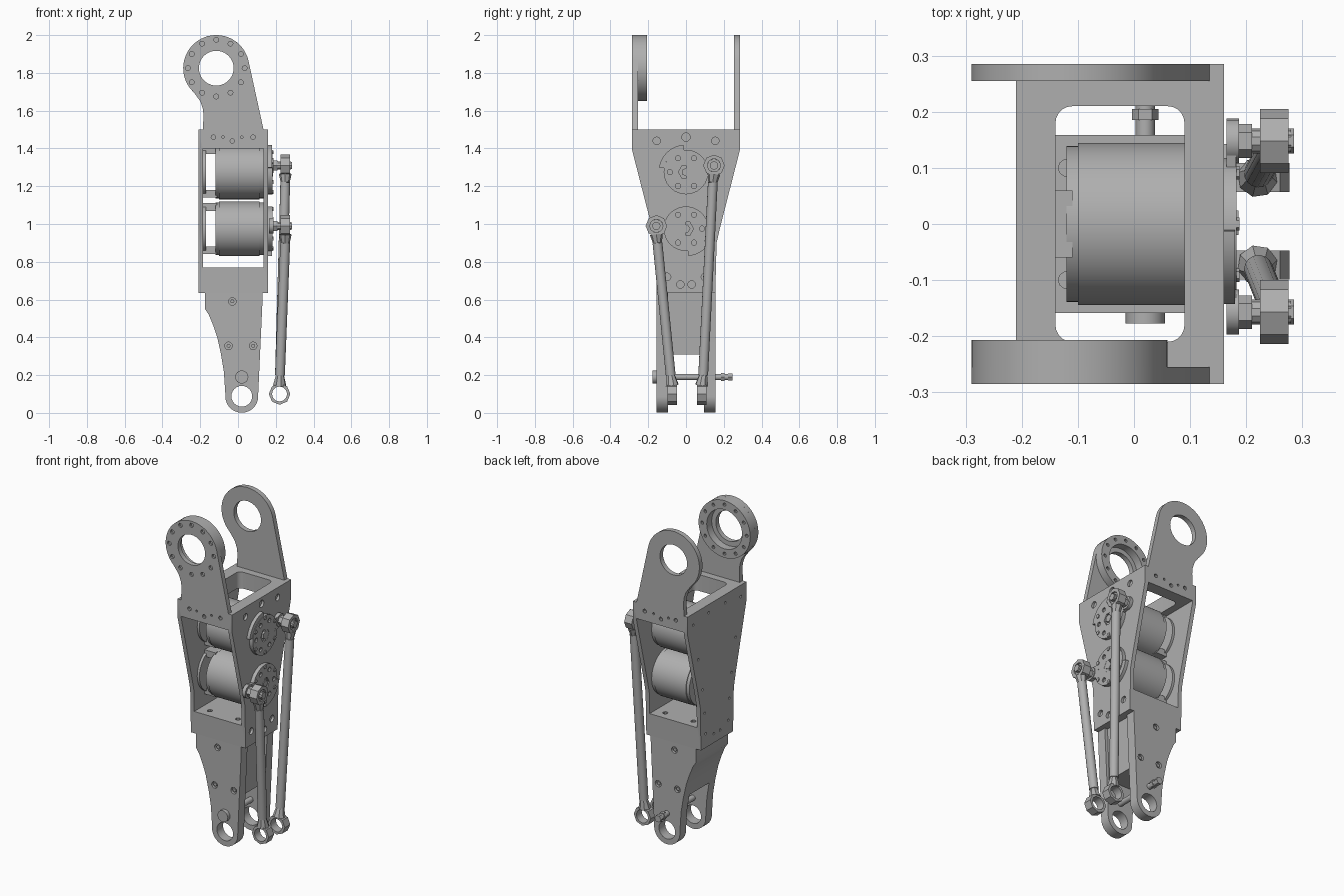
import bpy, bmesh
from math import sin, cos, pi
from mathutils import Vector

old = bpy.data.objects.get("Cube")
if old:
    bpy.data.objects.remove(old)

GREY = (0.43, 0.43, 0.43, 1)
metal = bpy.data.materials.new("machined_grey")
metal.use_nodes = True
metal.diffuse_color = GREY
metal.node_tree.nodes["Principled BSDF"].inputs["Base Color"].default_value = GREY


def arc(c, r, a0=0, a1=360, n=32):
    """Points on an arc in degrees; a full turn leaves out the repeated end."""
    full = a1 - a0 == 360
    steps = n if full else n - 1
    angles = [(a0 + (a1 - a0) * i / steps) * pi / 180 for i in range(n)]
    return [(c[0] + r * cos(a), c[1] + r * sin(a)) for a in angles]


def rect(a0, b0, a1, b1):
    return [(a0, b0), (a1, b0), (a1, b1), (a0, b1)]


def place(axis, t, a, b):
    return {"x": (t, a, b), "y": (a, t, b), "z": (a, b, t)}[axis]


def finish(name, bm):
    bmesh.ops.recalc_face_normals(bm, faces=bm.faces)
    mesh = bpy.data.meshes.new(name)
    bm.to_mesh(mesh)
    bm.free()
    obj = bpy.data.objects.new(name, mesh)
    bpy.context.collection.objects.link(obj)
    mesh.materials.append(metal)
    return obj


def smooth(obj):
    bpy.ops.object.select_all(action="DESELECT")
    obj.select_set(True)
    bpy.context.view_layer.objects.active = obj
    bpy.ops.object.shade_smooth_by_angle(angle=0.6)


def prisms(name, shapes):
    """One object from extruded profiles (points, axis, low, high)."""
    bm = bmesh.new()
    for pts, axis, lo, hi in shapes:
        rings = [[bm.verts.new(place(axis, t, a, b)) for a, b in pts] for t in (lo, hi)]
        for ring in rings:
            bm.faces.new(ring)
        for i in range(len(pts)):
            j = (i + 1) % len(pts)
            bm.faces.new((rings[0][i], rings[0][j], rings[1][j], rings[1][i]))
    return finish(name, bm)


def part(name, shapes, *cuts):
    """Prisms with any number of cutter groups taken out."""
    obj = prisms(name, shapes)
    for group in cuts:
        cutter = prisms("cutter", group)
        cutter.hide_render = True
        mod = obj.modifiers.new("cut", "BOOLEAN")
        mod.operation, mod.solver, mod.object = "DIFFERENCE", "EXACT", cutter
        bpy.context.view_layer.objects.active = obj
        bpy.ops.object.modifier_apply(modifier=mod.name)
        bpy.data.objects.remove(cutter)
    smooth(obj)
    return obj


def rod(name, p, q, r1, r2, sides=16):
    p, q = Vector(p), Vector(q)
    bm = bmesh.new()
    res = bmesh.ops.create_cone(bm, cap_ends=True, segments=sides, radius1=r1,
                                radius2=r2, depth=(q - p).length)
    turn = (q - p).to_track_quat("Z", "Y")
    for v in res["verts"]:
        v.co = turn @ v.co + (p + q) / 2
    smooth(finish(name, bm))


# Tapered housing with a window through front and back
half = [(0.155, 0.635), (0.162, 0.9), (0.18, 0.98), (0.285, 1.39), (0.285, 1.5)]
outline = half + [(-y, z) for y, z in reversed(half)]
window = [(rect(-0.185, 0.77, 0.135, 1.4), "y", -0.4, 0.4)]
slot = []
for cx, cy, a in ((0.06, 0.18, 0), (-0.11, 0.18, 90), (-0.11, -0.18, 180), (0.06, -0.18, 270)):
    slot += arc((cx, cy), 0.03, a, a + 90, 6)
side_holes = [(arc((s * y, z), 0.02, n=14), "x", 0.145, 0.2)
              for y, z in ((0.155, 1.44), (0.03, 0.68), (0.1, 0.72)) for s in (-1, 1)]
side_holes.append((arc((0, 1.46), 0.022, n=14), "x", 0.145, 0.2))
left_holes = [(arc((s * y, z), 0.008, n=8), "x", -0.3, -0.2)
              for y, z in ((0.03, 0.69), (0.11, 0.72), (0.12, 0.85), (0.14, 1.0),
                           (0.18, 1.2), (0.23, 1.43), (0.08, 1.45)) for s in (-1, 1)]
face_holes = [(arc((x, z), r, n=10), "y", s * 0.24, s * 0.3)
              for x, z, r in ((-0.13, 1.46, 0.012), (-0.08, 1.46, 0.007), (-0.03, 1.44, 0.012),
                              (0.02, 1.46, 0.007), (0.08, 1.46, 0.012)) for s in (-1, 1)]
floor_holes = [(arc((x, y), 0.015, n=10), "z", 0.74, 0.8)
               for x in (-0.12, 0.07) for y in (-0.1, 0.1)]
part("housing", [(outline, "x", -0.21, 0.16)], window, [(slot, "z", 1.35, 1.6)],
     side_holes + left_holes + face_holes + floor_holes)

# Upper ears: thick bored ring in front, plain plate behind
EYE = (-0.115, 1.825)
ear = [(-0.185, 1.49), (0.137, 1.49), (0.135, 1.5)] + arc(EYE, 0.175, 14, 215, 40)
ear += [(-0.225, 1.685), (-0.2, 1.65), (-0.186, 1.61), (-0.182, 1.57), (-0.185, 1.53)]
bore = [(arc(EYE, 0.092, n=40), "y", -0.4, 0.4)]
bolts = [(arc(p, 0.013, n=10), "y", -0.3, -0.27) for p in arc(EYE, 0.15, n=12)]
part("front_ear", [(ear, "y", -0.285, -0.255)], bore, bolts)
part("front_ear_ring", [(arc(EYE, 0.175, n=48), "y", -0.256, -0.207)],
     [(arc(EYE, 0.12, n=40), "y", -0.3, -0.1)],
     [(arc(p, 0.01, n=10), "y", -0.23, -0.2) for p in arc(EYE, 0.15, n=12)])
part("back_ear", [(ear, "y", 0.255, 0.285)], bore)

# Lower leg: two cheeks and a filler block between them
FOOT = (0.02, 0.088)
curve = [(-0.175, 0.64), (-0.175, 0.55), (-0.155, 0.52), (-0.13, 0.46), (-0.11, 0.4), (-0.09, 0.31)]
leg = curve + [(-0.075, 0.22)] + arc(FOOT, 0.087, 175, 365, 28) + [(0.13, 0.6), (0.13, 0.64)]
for name, s in (("front", -1), ("back", 1)):
    lo, hi = sorted((s * 0.095, s * 0.155))
    screws = [(arc(p, 0.02, n=14), "y", *sorted((s * 0.14, s * 0.2)))
              for p in ((-0.03, 0.59), (-0.05, 0.355), (0.08, 0.355))]
    part(name + "_leg_cheek", [(leg, "y", lo, hi)],
         [(arc(FOOT, 0.055, n=24), "y", -0.3, 0.3)], screws)
    part(name + "_leg_screws", [(arc(p, 0.011, n=6), "y", *sorted((s * 0.13, s * 0.15)))
                                for p in ((-0.03, 0.59), (-0.05, 0.355), (0.08, 0.355))])
part("leg_filler", [(curve + [(0.1, 0.31), (0.112, 0.64)], "y", -0.096, 0.096)])

# Cross pin above the foot holes
PIN = (0.02, 0.19)
part("cross_pin", [(arc(PIN, 0.017, n=16), "y", -0.16, 0.245),
                   (arc(PIN, 0.035, n=16), "y", -0.177, -0.155),
                   (arc(PIN, 0.024, n=6), "y", 0.185, 0.205),
                   (arc(PIN, 0.022, n=6), "y", 0.222, 0.245)])

# Two motors with side cranks
for name, z, side, tip in (("upper", 1.275, 1, (0.148, 1.31)), ("lower", 0.975, -1, (-0.157, 0.99))):
    c = (0, z)
    part(name + "_motor", [(arc(c, 0.144, n=48), "x", -0.1, 0.115),
                           (arc(c, 0.139, n=48), "x", -0.12, 0.14)])
    posts = [(rect(-0.06, z + s * 0.115 - 0.02, 0.06, z + s * 0.115 + 0.02), "x", -0.186, -0.11)
             for s in (-1, 1)]
    part(name + "_motor_bracket", posts + [(arc(c, 0.13, n=32), "x", -0.186, -0.17)])
    part(name + "_output_disc", [(arc(c, 0.118, n=36), "x", 0.15, 0.183)],
         [(arc(p, 0.014, n=10), "x", 0.172, 0.2) for p in arc(c, 0.085, n=6)],
         [(arc(c, 0.04, n=6), "x", 0.172, 0.2)])
    part(name + "_disc_details", [(arc(c, 0.024, n=5), "x", 0.16, 0.186)] +
         [(arc(p, 0.012, n=6), "x", 0.17, 0.188) for p in arc(c, 0.105, 30, 390, 6)])
    # Raised arc on the far side of the disc
    a = 95 if side > 0 else 275
    part(name + "_guard_arc", [(arc(c, 0.145, a, a + 75, 14) + arc(c, 0.118, a + 75, a, 14),
                                "x", 0.155, 0.18)])
    lobe = arc(tip, 0.04, n=14)
    web = [(0, z - 0.04), (tip[0], tip[1] - 0.035), (tip[0], tip[1] + 0.035), (0, z + 0.04)]
    part(name + "_crank", [(lobe, "x", 0.165, 0.187), (web, "x", 0.165, 0.182)])
    part(name + "_rod_eye", [(arc(tip, 0.057, n=8), "x", 0.225, 0.275)],
         [(arc(tip, 0.035, n=10), "x", 0.1, 0.4)])
    part(name + "_crank_bolt", [(arc(tip, 0.022, n=10), "x", 0.18, 0.28),
                                (arc(tip, 0.036, n=8), "x", 0.235, 0.265),
                                (arc(tip, 0.03, n=6), "x", 0.187, 0.21),
                                (arc(tip, 0.022, n=6), "x", 0.27, 0.285)])

    # Push rod down to an open eye beside the foot
    y0 = 0.083 if side > 0 else -0.073
    low, high = Vector((0.222, y0 + side * 0.008, 0.2)), Vector((0.25, tip[0] - side * 0.006, tip[1] - 0.09))
    rod(name + "_push_rod", low, high, 0.026, 0.026)
    rod(name + "_rod_top_neck", high, (0.25, tip[0], tip[1] - 0.045), 0.024, 0.034, 8)
    rod(name + "_rod_foot_neck", low, (0.22, y0, 0.145), 0.022, 0.036, 8)
    eye = (0.22, 0.1)
    part(name + "_foot_eye", [(arc(eye, 0.057, n=8), "y", y0 - 0.026, y0 + 0.026)],
         [(arc(eye, 0.04, n=12), "y", -0.3, 0.3)])
